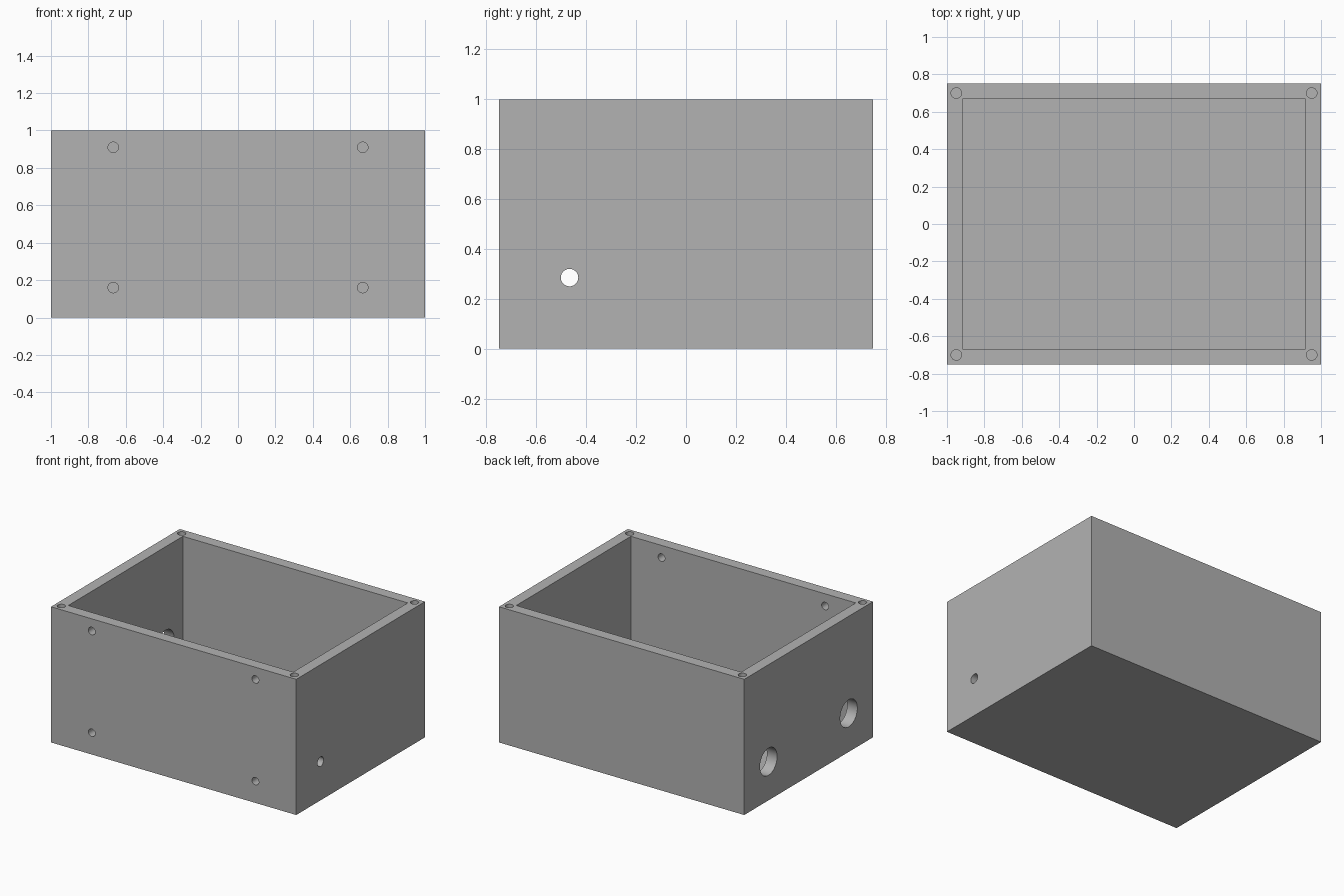
import bpy
import bmesh
from math import pi, radians
from mathutils import Matrix, Vector

default = bpy.data.objects.get("Cube")
if default:
    bpy.data.objects.remove(default)

LENGTH, DEPTH, HEIGHT, WALL = 2.0, 1.5, 1.0, 0.083

# Plain grey material
grey = bpy.data.materials.new("plain_grey")
grey.use_nodes = True
colour = (0.448, 0.448, 0.448, 1)
grey.diffuse_color = colour
grey.node_tree.nodes["Principled BSDF"].inputs["Base Color"].default_value = colour


def add_box(bm, size, centre):
    matrix = Matrix.Translation(centre) @ Matrix.Diagonal((*size, 1))
    bmesh.ops.create_cube(bm, size=1, matrix=matrix)


def add_bore(bm, centre, axis, radius, length):
    turn = Vector((0, 0, 1)).rotation_difference(Vector(axis)).to_matrix().to_4x4()
    bmesh.ops.create_cone(bm, cap_ends=True, segments=48, radius1=radius,
                          radius2=radius, depth=length,
                          matrix=Matrix.Translation(centre) @ turn)


def make_object(name, bm):
    mesh = bpy.data.meshes.new(name)
    bm.to_mesh(mesh)
    bm.free()
    mesh.materials.append(grey)
    obj = bpy.data.objects.new(name, mesh)
    bpy.context.collection.objects.link(obj)
    return obj


def cut(target, cutter):
    bpy.context.view_layer.objects.active = target
    mod = target.modifiers.new(cutter.name, "BOOLEAN")
    mod.operation = "DIFFERENCE"
    mod.solver = "EXACT"
    mod.object = cutter
    bpy.ops.object.modifier_apply(modifier=mod.name)
    bpy.data.objects.remove(cutter)


# Solid block
bm = bmesh.new()
add_box(bm, (LENGTH, DEPTH, HEIGHT), (0, 0, HEIGHT / 2))
box = make_object("enclosure_box", bm)

# Open cavity
bm = bmesh.new()
add_box(bm, (LENGTH - 2 * WALL, DEPTH - 2 * WALL, HEIGHT), (0, 0, HEIGHT / 2 + WALL))
cut(box, make_object("cavity_cutter", bm))

# Drilled holes
bm = bmesh.new()
for side in (-1, 1):
    # Blind lid screw holes in the rim corners
    for end in (-1, 1):
        add_bore(bm, (side * 0.95, end * 0.70, HEIGHT), (0, 0, 1), 0.028, 0.6)
    # Mounting holes through the front wall
    for z in (0.16, 0.91):
        add_bore(bm, (side * 0.667, -DEPTH / 2, z), (0, 1, 0), 0.028, 0.3)
    # Large cable openings through one end wall
    add_bore(bm, (-LENGTH / 2, side * 0.467, 0.285), (1, 0, 0), 0.1, 0.3)
# Small cable hole through the other end wall
add_bore(bm, (LENGTH / 2, -0.467, 0.285), (1, 0, 0), 0.035, 0.3)
cut(box, make_object("hole_cutter", bm))

# Smooth bores, sharp edges
bpy.ops.object.select_all(action="DESELECT")
box.select_set(True)
bpy.context.view_layer.objects.active = box
bpy.ops.object.shade_smooth_by_angle(angle=radians(30))
